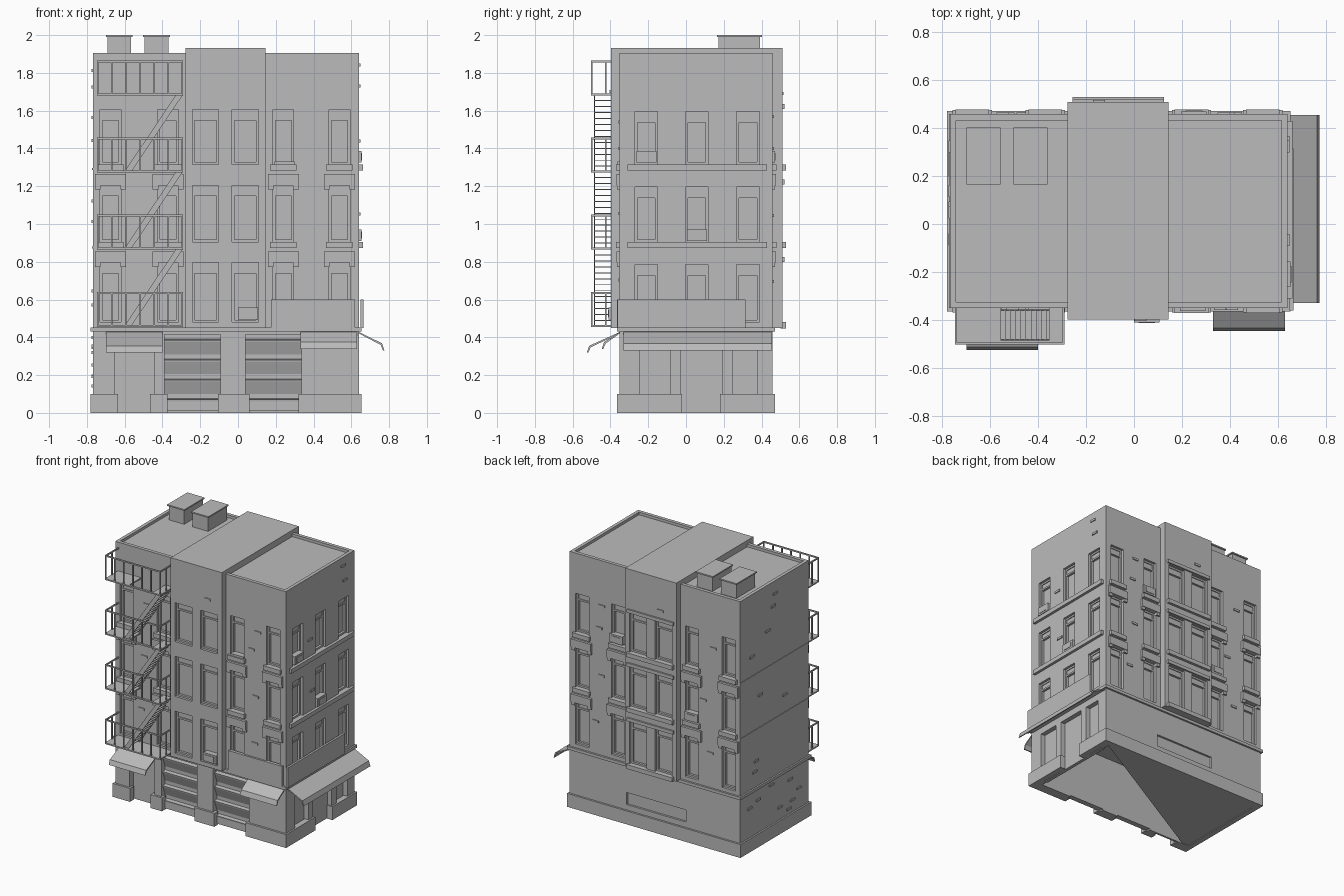
import bpy, bmesh, random
from mathutils import Vector

random.seed(4)
cube = bpy.data.objects.get("Cube")
if cube:
    bpy.data.objects.remove(cube)

grey = bpy.data.materials.new("plain_grey")
grey.use_nodes = True
grey.diffuse_color = (0.5, 0.5, 0.5, 1)
grey.node_tree.nodes["Principled BSDF"].inputs["Base Color"].default_value = (0.5, 0.5, 0.5, 1)

# A facade is (axis of its normal, direction, plane position)
FRONT, BACK = ("y", -1, -0.351), ("y", 1, 0.458)
CFRONT, CBACK = ("y", -1, -0.398), ("y", 1, 0.51)
RIGHT, LEFT = ("x", 1, 0.641), ("x", -1, -0.768)
WORLD = ("y", 1, 0)
ACROSS = ("x", 1, 0)
parts = {}


def prism(part, face, profile, u0, u1):
    """Extrude a (depth, height) profile along a facade."""
    bm = parts.setdefault(part, bmesh.new())
    axis, s, p = face
    def place(u, d, z):
        return Vector((u, p + s * d, z)) if axis == "y" else Vector((p + s * d, u, z))
    a, b = ([bm.verts.new(place(u, d, z)) for d, z in profile] for u in (u0, u1))
    n = len(profile)
    faces = [bm.faces.new(a), bm.faces.new(b[::-1])]
    for i in range(n):
        j = (i + 1) % n
        faces.append(bm.faces.new((a[j], a[i], b[i], b[j])))
    bmesh.ops.recalc_face_normals(bm, faces=faces)


def box(part, face, u0, u1, d0, d1, z0, z1):
    prism(part, face, [(d0, z0), (d1, z0), (d1, z1), (d0, z1)], u0, u1)


def build(name):
    mesh = bpy.data.meshes.new(name)
    bm = parts.pop(name)
    bm.to_mesh(mesh)
    bm.free()
    mesh.materials.append(grey)
    ob = bpy.data.objects.new(name, mesh)
    bpy.context.scene.collection.objects.link(ob)
    return ob


# Upper storeys: two wings and a taller centre block
X0, XA, XB, X1 = -0.768, -0.277, 0.145, 0.641
box("left_wing", WORLD, X0, XA, -0.351, 0.458, 0.45, 1.905)
box("right_wing", WORLD, XB, X1, -0.351, 0.458, 0.45, 1.905)
box("centre_block", WORLD, XA, XB, -0.398, 0.51, 0.45, 1.932)
for wing, a, b in (("left_wing", X0 + 0.025, XA + 0.02), ("right_wing", XB - 0.02, X1 - 0.025)):
    box(wing + "_cutter", WORLD, a, b, -0.325, 0.432, 1.885, 1.95)


# Windows: a cut opening, a frame and a sash bar
ROWS = [(0.48, 0.795), (0.905, 1.205), (1.315, 1.605)]


def window(block, face, u, w, z0, z1):
    a, b = u - w / 2, u + w / 2
    box(block + "_cutter", face, a, b, -0.035, 0.02, z0, z1)
    f, t = "window_frames", 0.013
    for l, r in ((a, a + t), (b - t, b)):
        box(f, face, l, r, -0.036, -0.018, z0, z1)
    for lo, hi in ((z0, z0 + t), (z1 - t, z1), (z1 - 0.058, z1 - 0.045)):
        box(f, face, a + t, b - t, -0.036, -0.018, lo, hi)
    box(f, face, a + t, b - t, -0.036, -0.024, z1 - 0.045, z1 - t)


def hood(face, a, b, z):
    box("window_hoods", face, a, b, -0.01, 0.018, z, z + 0.06)
    for l, r in ((a, a + 0.03), (b - 0.03, b)):
        box("window_hoods", face, l, r, -0.01, 0.014, z - 0.022, z)


def sill(face, a, b, z):
    box("window_sills", face, a, b, -0.01, 0.02, z - 0.032, z)


for row, (z0, z1) in enumerate(ROWS):
    for front, wing_face, mid_face in ((True, FRONT, CFRONT), (False, BACK, CBACK)):
        for block, u in (("left_wing", -0.675), ("left_wing", -0.37),
                         ("right_wing", 0.24), ("right_wing", 0.537)):
            window(block, wing_face, u, 0.11, z0, z1)
            if row < 2:
                hood(wing_face, u - 0.082, u + 0.082, z1)
            if row > 0:
                sill(wing_face, u - 0.07, u + 0.07, z0)
        for u in (-0.172, 0.038):
            window("centre_block", mid_face, u, 0.14, z0, z1)
        if not front:
            box("window_hoods", mid_face, XA + 0.02, XB - 0.02, -0.01, 0.012, z1 + 0.005, z1 + 0.03)
            sill(mid_face, XA + 0.02, XB - 0.02, z0)
    for u in (-0.21, 0.057, 0.328):
        window("right_wing", RIGHT, u, 0.12, z0, z1 - 0.01)
    if row:
        sill(RIGHT, -0.31, 0.43, z0)

# Ground floor walls around a hollow inside
g = "ground_floor_walls"
for a, b in ((X0, -0.65), (-0.446, -0.388), (-0.092, 0.04), (0.335, X1)):
    box(g, FRONT, a, b, -0.06, 0, 0, 0.43)
box(g, FRONT, -0.65, -0.446, -0.06, 0, 0.38, 0.43)
box(g, FRONT, -0.65, -0.446, -0.06, -0.045, 0, 0.38)
for a, b in ((-0.388, -0.092), (0.04, 0.335)):
    box(g, FRONT, a, b, -0.06, 0, 0.415, 0.43)
for a, b in ((-0.291, -0.245), (-0.085, -0.03), (0.19, 0.245), (0.375, 0.458)):
    box(g, RIGHT, a, b, -0.05, 0, 0, 0.43)
box(g, RIGHT, -0.291, 0.458, -0.05, 0, 0.37, 0.43)
box(g, RIGHT, -0.245, 0.375, -0.06, -0.035, 0, 0.37)
box(g, LEFT, -0.291, 0.458, -0.03, 0, 0, 0.43)
box("ground_back_wall", BACK, X0 + 0.03, X1 - 0.05, -0.04, 0, 0, 0.43)
box("ground_back_wall_cutter", BACK, -0.32, 0.17, -0.015, 0.02, 0.14, 0.23)
box("cornice", WORLD, X0 - 0.012, X1 + 0.012, -0.365, 0.472, 0.43, 0.452)
prism("floor_slab", ("y", 1, 0), [(0.44, 0.004), (0.44, 0.01), (-0.33, 0.01), (-0.33, 0.004)], X0 + 0.02, X0 + 0.021)

# The floor covers only the back left half
slab = parts["floor_slab"]
slab.clear()
corners = [slab.verts.new(c) for c in ((X0, -0.34, 0.005), (X0, 0.45, 0.005), (X1, 0.45, 0.005))]
slab.faces.new(corners)

# Plinth blocks
for a, b in ((X0, -0.636), (-0.467, -0.372), (-0.105, 0.06), (0.32, X1 + 0.012)):
    box("plinth", FRONT, a, b, -0.03, 0.015, 0, 0.1)
for a, b in ((-0.351, -0.02), (0.18, 0.472)):
    box("plinth", RIGHT, a, b, -0.03, 0.012, 0, 0.1)
box("plinth", BACK, X0 - 0.012, X1, -0.02, 0.014, 0, 0.1)
box("plinth", LEFT, -0.366, 0.458, -0.02, 0.012, 0, 0.1)

# Slatted shutters with a saw-tooth profile
teeth = [(-0.06, 0.415)]
for k in range(4):
    top = 0.415 - k * 0.105
    teeth += [(-0.045, top), (-0.045, top - 0.025), (-0.018, top - 0.03), (-0.02, top - 0.04)]
teeth += [(-0.02, 0.01), (-0.06, 0.01)]
for a, b in ((-0.388, -0.092), (0.04, 0.335)):
    prism("roller_shutters", FRONT, teeth, a, b)


# Awnings: a sloped sheet with a hanging edge
def awning(face, a, b, reach, z1, z2):
    t = 0.008
    lip = reach - 0.012
    prism("awnings", face, [(0, 0.428), (lip, z1), (reach, z2), (reach - t, z2),
                            (lip - t, z1 - t), (0, 0.428 - t)], a, b)


awning(FRONT, -0.70, -0.40, 0.174, 0.355, 0.32)
awning(FRONT, 0.33, 0.63, 0.095, 0.375, 0.338)
awning(RIGHT, -0.33, 0.455, 0.134, 0.368, 0.33)

# Blank sign boards over the corner shop
box("sign_boards", FRONT, 0.175, 0.62, -0.01, 0.014, 0.45, 0.6)
box("sign_boards", RIGHT, -0.362, 0.315, 0.008, 0.024, 0.45, 0.6)

# Window air conditioners
for face, u, z in ((CFRONT, 0.053, 0.495), (FRONT, 0.245, 1.3), (RIGHT, -0.21, 1.325),
                   (RIGHT, 0.057, 0.91), (BACK, 0.25, 1.325), (BACK, -0.37, 0.91)):
    h = 0.03 if face is FRONT else 0.062
    box("air_conditioners", face, u - 0.053, u + 0.053, -0.03, 0.012, z, z + h)
    if h > 0.05:
        box("air_conditioners", face, u - 0.035, u + 0.035, 0.012, 0.016, z + 0.012, z + h - 0.012)

# Roof boxes with caps
for a, b in ((-0.70, -0.558), (-0.503, -0.36)):
    box("roof_vents", WORLD, a + 0.008, b - 0.008, 0.173, 0.393, 1.88, 1.99)
    box("roof_vents", WORLD, a, b, 0.165, 0.402, 1.99, 2.0)

# Fire escape: platforms, railings and stairs
FX0, FX1, FY0, FY1 = -0.747, -0.29, -0.503, -0.35
r = 0.004
for k, z in enumerate((0.455, 0.865, 1.272, 1.68)):
    p = "fire_escape_platforms"
    for a, b, c, d in ((FX0, -0.555, FY0, FY1), (-0.355, FX1, FY0, FY1), (-0.555, -0.355, FY0, -0.487)):
        box(p, WORLD, a, b, c, d, z, z + 0.01)
    if k == 0:
        box(p, WORLD, -0.555, -0.355, -0.487, FY1, z, z + 0.01)
    rail = "fire_escape_railings"
    top = z + 0.185
    for i in range(7):
        x = FX0 + r + i * (FX1 - FX0 - 2 * r) / 6
        box(rail, WORLD, x - r, x + r, FY0, FY0 + 2 * r, z, top)
    for x in (FX0 + r, FX1 - r):
        box(rail, WORLD, x - r, x + r, -0.43, -0.422, z, top)
        box(rail, WORLD, x - r, x + r, FY0, FY1, top - 0.01, top)
    box(rail, WORLD, FX0, FX1, FY0, FY0 + 2 * r, top - 0.01, top)
    if k < 3:
        rise, run, s = 0.41, 0.275, "fire_escape_stairs"
        for y in (-0.487, -0.361):
            prism(s, ACROSS, [(-0.605, z), (-0.568, z), (-0.568 + run, z + rise), (-0.605 + run, z + rise)],
                  y, y + 0.006)
        for i in range(1, 13):
            x, h = -0.6 + run * i / 13, z + rise * i / 13
            box(s, WORLD, x, x + 0.03, -0.482, -0.36, h, h + 0.005)

# Thin storey bands and stray bricks
for z in (0.87, 1.285):
    box("storey_bands", LEFT, -0.351, 0.458, -0.01, 0.004, z, z + 0.012)


def bricks(face, a, b, heights):
    for z in heights:
        u, z = random.uniform(a, b), z + random.uniform(-0.02, 0.02)
        box("loose_bricks", face, u, u + 0.05, -0.005, 0.007, z, z + 0.016)


bricks(LEFT, -0.3, 0.38, [0.15, 0.2, 0.25, 0.3, 0.35, 0.4, 0.2, 0.33, 0.55, 0.65, 1.0, 1.1, 1.45, 1.55, 1.73, 1.82])
bricks(RIGHT, -0.13, -0.06, [1.03, 1.44])
bricks(RIGHT, -0.32, 0.38, [1.72, 1.82])
for face in (FRONT, BACK):
    bricks(face, 0.32, 0.4, [0.7, 1.05, 1.4, 1.55])
    bricks(face, -0.58, -0.48, [0.7, 1.1, 1.5])
for face in (CFRONT, CBACK):
    bricks(face, -0.25, 0.08, [1.69])

# Build every part and carve the openings
for name in [n for n in parts if not n.endswith("_cutter")]:
    ob = build(name)
    if name + "_cutter" in parts:
        cutter = build(name + "_cutter")
        cutter.hide_render = True
        mod = ob.modifiers.new("openings", "BOOLEAN")
        mod.operation, mod.solver, mod.object = "DIFFERENCE", "EXACT", cutter
        graph = bpy.context.evaluated_depsgraph_get()
        carved = bpy.data.meshes.new_from_object(ob.evaluated_get(graph))
        ob.modifiers.clear()
        ob.data = carved
        bpy.data.objects.remove(cutter)
